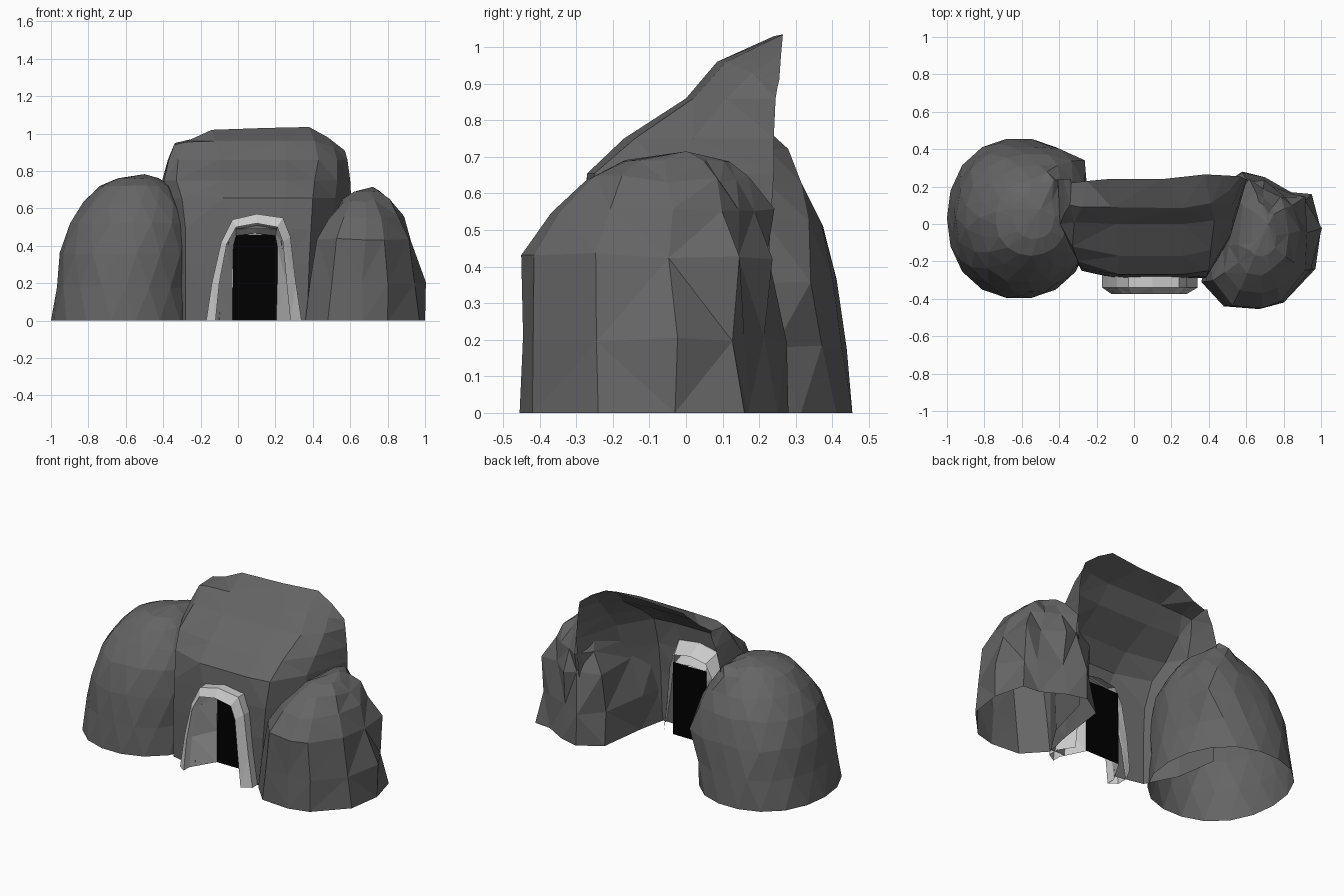
import bpy, bmesh, math, random
from mathutils import Vector

random.seed(4)


def material(name, v):
    m = bpy.data.materials.new(name)
    m.diffuse_color = (v, v, v, 1)
    return m


ROCK = material("rock", 0.13)
STONE = material("pale_stone", 0.6)
BLACK = material("black", 0.0)


def loft(name, rows, mat, closed=False, tip=None, skip=()):
    """Skin rows of points; optionally close the rings, add a tip, skip cells."""
    bm = bmesh.new()
    vs = [[bm.verts.new(p) for p in row] for row in rows]
    n = len(rows[0])
    for i in range(len(vs) - 1):
        for j in range(n if closed else n - 1):
            if (i, j) in skip:
                continue
            k = (j + 1) % n
            bm.faces.new((vs[i][j], vs[i][k], vs[i + 1][k], vs[i + 1][j]))
    if tip:
        t = bm.verts.new(tip)
        for j in range(n):
            bm.faces.new((vs[-1][j], vs[-1][(j + 1) % n], t))
    bmesh.ops.triangulate(bm, faces=bm.faces)
    bmesh.ops.recalc_face_normals(bm, faces=bm.faces)
    me = bpy.data.meshes.new(name)
    bm.to_mesh(me)
    bm.free()
    me.materials.append(mat)
    ob = bpy.data.objects.new(name, me)
    bpy.context.collection.objects.link(ob)
    return ob


def rough(p, a):
    return Vector(p) + Vector([random.uniform(-a, a) for _ in range(3)])


# Left boulder: rounded dome with a ridge at the inner back, open underneath
rows = []
for i, (z, cx, cy, rx, ry, spur, ang) in enumerate([
        (0, -.615, .03, .385, .43, 0, 42), (.18, -.605, .03, .37, .415, .04, 42),
        (.36, -.595, .03, .355, .39, .20, 42), (.52, -.57, .03, .325, .345, .14, 45),
        (.63, -.56, .03, .265, .275, .18, 55), (.72, -.55, .03, .19, .20, .4, 62),
        (.76, -.535, .04, .11, .12, 1.0, 66)]):
    row = []
    for j in range(18):
        t = 2 * math.pi * (j + 0.5 * (i % 2)) / 18
        k = 1 + spur * math.exp(-((math.degrees(t) - ang) / 17) ** 2)
        k += .03 * math.sin(2 * t) ** 2
        p = (cx + rx * k * math.cos(t), cy + ry * k * math.sin(t), z)
        row.append(rough(p, .007 if i < 5 else .002) if i else Vector(p))
    rows.append(row)
loft("left_boulder", rows, ROCK, True, (-.50, .08, .783))

# Right boulder: craggy outline shrinking toward its peak (front, back depth)
outline = [(.36, -.31), (.48, -.44), (.67, -.455), (.80, -.42), (.97, -.24),
           (1.0, -.03), (.95, .16), (.84, .17), (.70, .25), (.58, .28),
           (.44, .19), (.40, -.12)]
rows = []
for i, (z, s, front, back, cx) in enumerate([
        (0, 1, 1, 1, .69), (.2, .94, 1, .94, .69), (.43, .80, 1, .92, .69),
        (.55, .62, .78, .84, .69), (.64, .42, .48, .70, .69),
        (.69, .22, .20, .58, .69)]):
    row = []
    for j, (x, y) in enumerate(outline):
        crag = 1 + (.05 * (-1) ** (i + j) if 0 < i < 4 and j > 4 else 0)
        d = (y + .1) * (front if y < -.1 else back) * crag
        p = (cx + (x - .69) * s * crag, d - .1, z)
        row.append(rough(p, .01 if i < 5 else .003) if i else Vector(p))
    rows.append(row)
loft("right_boulder", rows, ROCK, True, (.72, 0, .715))

# Central leaning shell: open at the back, gap for the doorway
YS = [(0, [.20, -.06, -.25, -.29, -.29, -.29, -.10, .20],
       [-.42, -.38, -.28, -.10, .27, .37, .49, .57]),
      (.3, [.22, -.05, -.25, -.29, -.29, -.29, -.10, .22],
       [-.42, -.38, -.28, -.08, .25, .38, .50, .59]),
      (.49, [.23, -.03, -.24, -.29, -.29, -.28, -.08, .23],
       [-.42, -.38, -.28, -.03, .22, .39, .51, .60]),
      (.655, [.24, -.02, -.20, -.27, -.27, -.25, -.05, .24],
       [-.415, -.39, -.30, -.08, .26, .40, .52, .605]),
      (.75, [.24, 0, -.12, -.17, -.17, -.14, .02, .24],
       [-.405, -.395, -.33, -.08, .26, .41, .53, .60]),
      (.86, [.24, .06, .01, 0, 0, .02, .11, .245],
       [-.375, -.37, -.32, -.10, .26, .43, .53, .585])]
rows = [[(x, y, z) for x, y in zip(xs, ys)] for z, ys, xs in YS]
rows.append([(-.35, .24, .91), (-.342, .10, .94), (-.28, .09, .955),
             (-.12, .09, .96), (.26, .085, .96), (.41, .11, .96),
             (.51, .18, .93), (.577, .25, .89)])
rows.append([(-.34, .24, .945), (-.335, .22, .95), (-.25, .23, .97),
             (-.14, .24, 1.02), (.15, .24, 1.03), (.38, .265, 1.035),
             (.48, .26, .98), (.57, .255, .91)])
loft("central_rock", rows, ROCK, skip={(0, 3), (1, 3)})

# Pale stone arch: outer edge, front lip, inner lining, rear rim
outer = [(-.17, 0), (-.14, .2), (-.09, .42), (-.03, .54), (.10, .57),
         (.24, .55), (.28, .45), (.31, .2), (.34, 0)]
lip = [(-.12, 0), (-.10, .2), (-.06, .41), (-.01, .50), (.10, .52),
       (.21, .50), (.24, .42), (.26, .2), (.28, 0)]
inner = [(-.03, 0), (-.03, .2), (-.025, .40), (-.01, .455), (.09, .465),
         (.20, .455), (.21, .40), (.21, .2), (.205, 0)]
loft("door_arch", [[(x, y, z) for x, z in path] for path, y in (
    (lip, -.18), (outer, -.27), (outer, -.34), (lip, -.375), (lip, -.32),
    (inner, -.17))], STONE)

# Black door panel
loft("doorway", [[(-.03, -.17, 0), (.21, -.17, 0)],
                 [(-.025, -.17, .46), (.21, -.17, .46)]], BLACK)
